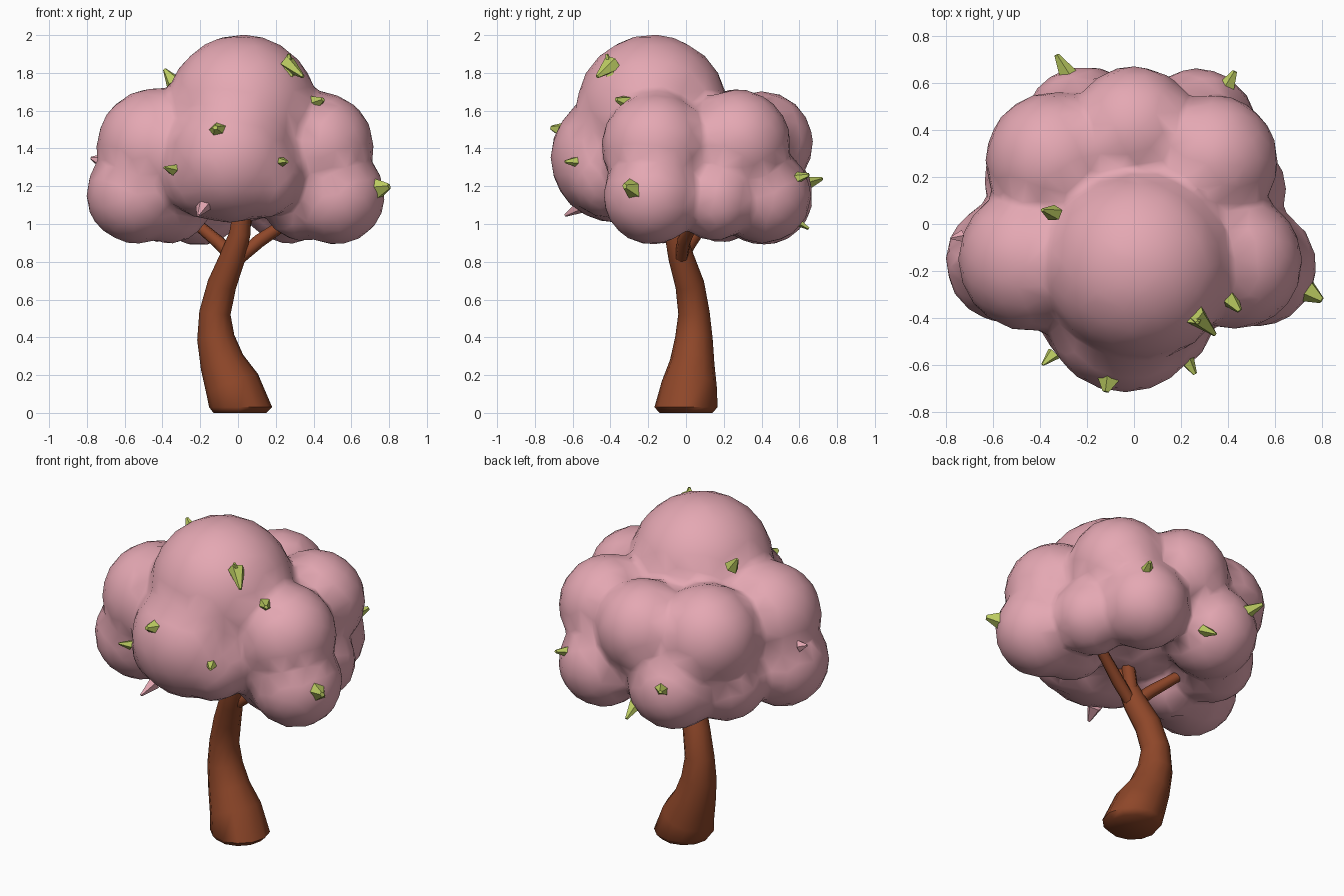
import bpy, bmesh, math
from mathutils import Vector, Matrix

if "Cube" in bpy.data.objects:
    bpy.data.objects.remove(bpy.data.objects["Cube"], do_unlink=True)


def material(name, rgb):
    mat = bpy.data.materials.new(name)
    mat.use_nodes = True
    mat.diffuse_color = (*rgb, 1)
    mat.node_tree.nodes["Principled BSDF"].inputs["Base Color"].default_value = (*rgb, 1)
    return mat


PINK = material("blossom pink", (0.78, 0.39, 0.45))
BROWN = material("bark brown", (0.27, 0.062, 0.022))
GREEN = material("leaf green", (0.5, 0.6, 0.12))
UP = Vector((0, 0, 1))


def finish(name, bm, mat, smooth_angle=None):
    bmesh.ops.recalc_face_normals(bm, faces=bm.faces)
    mesh = bpy.data.meshes.new(name)
    bm.to_mesh(mesh)
    bm.free()
    mesh.materials.append(mat)
    obj = bpy.data.objects.new(name, mesh)
    bpy.context.collection.objects.link(obj)
    bpy.ops.object.select_all(action="DESELECT")
    obj.select_set(True)
    bpy.context.view_layer.objects.active = obj
    if smooth_angle:
        bpy.ops.object.shade_smooth_by_angle(angle=math.radians(smooth_angle))
    return obj


def tube(name, path, sides, level_rings=0):
    """Closed tube through (x, y, z, radius) points; the first rings may lie level."""
    bm = bmesh.new()
    pts = [Vector(p[:3]) for p in path]
    rings = []
    for i, p in enumerate(pts):
        tangent = pts[min(i + 1, len(pts) - 1)] - pts[max(i - 1, 0)]
        turn = UP.rotation_difference(UP if i < level_rings else tangent)
        ring = []
        for k in range(sides):
            a = math.tau * k / sides
            ring.append(bm.verts.new(p + turn @ Vector((math.cos(a), math.sin(a), 0)) * path[i][3]))
        rings.append(ring)
    for low, high in zip(rings, rings[1:]):
        for k in range(sides):
            n = (k + 1) % sides
            bm.faces.new((low[k], low[n], high[n], high[k]))
    bm.faces.new(rings[0][::-1])
    bm.faces.new(rings[-1])
    return finish(name, bm, BROWN, 60)


def leaf(name, base, tip, mat, width):
    """Blunt tapering leaf, its root sunk into the canopy."""
    base, tip = Vector(base), Vector(tip)
    axis = tip - base
    root = base - axis * 0.4
    turn = UP.rotation_difference(axis).to_matrix().to_4x4()
    bm = bmesh.new()
    bmesh.ops.create_cone(bm, cap_ends=True, segments=5, radius1=width, radius2=width * 0.2,
                          depth=axis.length * 1.4,
                          matrix=Matrix.Translation((root + tip) / 2) @ turn
                          @ Matrix.Diagonal((1, 0.8, 1, 1)))
    finish(name, bm, mat)


# Curved trunk
tube("trunk", [(0.01, 0, 0, 0.14), (0.014, 0, 0.03, 0.167), (-0.03, 0.018, 0.15, 0.147),
               (-0.085, 0.033, 0.27, 0.118), (-0.118, 0.042, 0.4, 0.099),
               (-0.122, 0.042, 0.53, 0.083), (-0.085, 0.02, 0.68, 0.077),
               (-0.03, -0.025, 0.82, 0.068), (0.01, -0.058, 0.95, 0.056),
               (0.035, -0.07, 1.2, 0.04)], 12, level_rings=2)

# Branches reaching into the canopy
tube("left_branch", [(-0.03, -0.03, 0.79, 0.035), (0.11, -0.01, 0.91, 0.037), (0.29, 0.05, 1.03, 0.03)], 7)
tube("right_branch", [(-0.02, -0.03, 0.82, 0.04), (-0.1, 0.02, 0.9, 0.036), (-0.23, 0.1, 1.01, 0.03)], 7)
tube("back_branch", [(-0.02, -0.03, 0.82, 0.04), (0.03, -0.01, 1, 0.04), (0.07, 0.01, 1.15, 0.035)], 7)

# Canopy: overlapping puffs fused into one soft skin
puffs = [
    (0.02, -0.18, 1.6, 0.405),                                # crown
    (-0.04, -0.375, 1.35, 0.345),                             # front
    (-0.16, -0.38, 1.27, 0.245), (0.11, -0.4, 1.26, 0.235),   # lower front
    (0, 0.02, 1.36, 0.36),                                    # core
    (0.43, -0.16, 1.41, 0.29), (-0.44, -0.15, 1.41, 0.31),    # upper sides
    (0.33, 0.27, 1.43, 0.285), (-0.34, 0.27, 1.42, 0.295),    # upper back corners
    (0, 0.4, 1.43, 0.275),                                    # upper back
    (0.52, -0.18, 1.15, 0.26), (-0.54, -0.16, 1.16, 0.265),   # lower sides
    (0.43, 0.15, 1.13, 0.22), (-0.4, 0.19, 1.14, 0.24),       # lower flanks
    (0.27, 0.41, 1.15, 0.255), (-0.21, 0.41, 1.15, 0.265),    # lower back
    (-0.36, -0.1, 1.11, 0.215), (0.34, -0.14, 1.12, 0.21),    # underside
]
bm = bmesh.new()
for x, y, z, r in puffs:
    bmesh.ops.create_icosphere(bm, subdivisions=3, radius=r, matrix=Matrix.Translation((x, y, z)))
canopy = finish("canopy", bm, PINK)
remesh = canopy.modifiers.new("fuse", "REMESH")
remesh.mode = "VOXEL"
remesh.voxel_size = 0.03
soften = canopy.modifiers.new("soften", "SMOOTH")
soften.factor = 0.5
soften.iterations = 3
reduce = canopy.modifiers.new("reduce", "DECIMATE")
reduce.ratio = 0.1
for mod in ("fuse", "soften", "reduce"):
    bpy.ops.object.modifier_apply(modifier=mod)
bpy.ops.object.shade_smooth()

# Leaves poking out of the canopy
leaves = [
    ((-0.355, 0.05, 1.77), (-0.39, 0.06, 1.82), 0.045),
    ((0.285, -0.41, 1.83), (0.345, -0.47, 1.78), 0.055),
    ((0.265, -0.4, 1.82), (0.27, -0.42, 1.9), 0.045),
    ((0.4, -0.31, 1.64), (0.45, -0.37, 1.66), 0.065),
    ((-0.105, -0.65, 1.495), (-0.12, -0.715, 1.51), 0.075),
    ((-0.355, -0.565, 1.29), (-0.39, -0.6, 1.3), 0.035),
    ((0.22, -0.57, 1.33), (0.26, -0.64, 1.33), 0.05),
    ((0.73, -0.28, 1.185), (0.8, -0.325, 1.2), 0.085),
    ((-0.28, 0.63, 1.21), (-0.33, 0.72, 1.24), 0.06),
    ((0.39, 0.57, 1.24), (0.43, 0.65, 1.26), 0.06),
    ((-0.05, 0.58, 1.02), (-0.05, 0.65, 0.975), 0.045),
]
for i, (base, tip, width) in enumerate(leaves):
    leaf(f"leaf_{i + 1}", base, tip, GREEN, width)

# Pink buds
leaf("side_bud", (-0.745, -0.055, 1.34), (-0.78, -0.06, 1.35), PINK, 0.035)
leaf("front_bud", (-0.19, -0.58, 1.08), (-0.21, -0.64, 1.045), PINK, 0.045)
